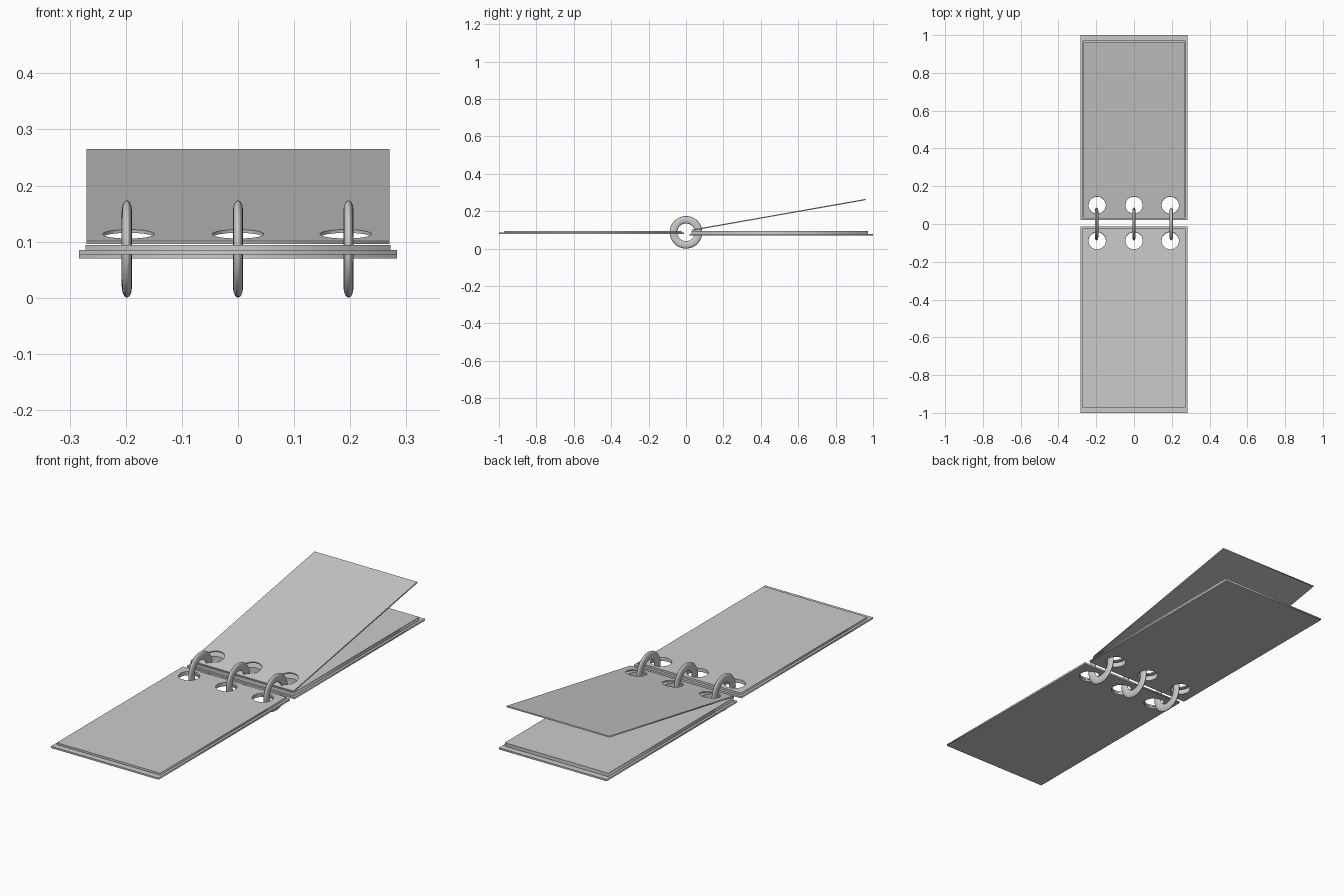
import bpy
import math

if "Cube" in bpy.data.objects:
    bpy.data.objects.remove(bpy.data.objects["Cube"])

HOLES_X = (-0.195, 0.0, 0.192)


def plate(name, half_w, y0, y1, z0, thick, hole_y, pivot=None, tilt=0.0):
    """Thin rectangular sheet punched with three round holes."""
    oy, oz = pivot if pivot else (0.0, 0.0)
    cu = bpy.data.curves.new(name, 'CURVE')
    cu.dimensions = '2D'
    cu.fill_mode = 'BOTH'
    cu.extrude = thick / 2
    loops = [[(-half_w, y0), (half_w, y0), (half_w, y1), (-half_w, y1)]]
    for hx in HOLES_X:
        loops.append([(hx + 0.046 * math.cos(a), hole_y + 0.046 * math.sin(a))
                      for a in (2 * math.pi * i / 32 for i in range(32))])
    for pts in loops:
        sp = cu.splines.new('POLY')
        sp.points.add(len(pts) - 1)
        for p, (x, y) in zip(sp.points, pts):
            p.co = (x, y - oy, 0, 1)
        sp.use_cyclic_u = True
    ob = bpy.data.objects.new(name, cu)
    bpy.context.collection.objects.link(ob)
    ob.location = (0, oy, z0 + thick / 2)
    ob.rotation_euler.x = tilt
    bpy.ops.object.select_all(action='DESELECT')
    ob.select_set(True)
    bpy.context.view_layer.objects.active = ob
    bpy.ops.object.convert(target='MESH')
    return bpy.context.object


# Covers
plate("front_cover", 0.283, -1.0, -0.012, 0.077, 0.008, -0.09)
plate("back_cover", 0.283, 0.02, 1.0, 0.070, 0.008, 0.098)

# Page stacks lying on the covers
plate("front_pages", 0.272, -0.972, -0.025, 0.085, 0.0095, -0.088)
plate("back_pages", 0.272, 0.03, 0.972, 0.078, 0.0165, 0.098)

# Lifted page, hinged at the rings
plate("lifted_page", 0.27, 0.031, 0.975, 0.0955, 0.006, 0.101,
      pivot=(0.031, 0.0955), tilt=math.radians(10))

# Binding rings, flattened sideways
for i, x in enumerate((-0.198, 0.0, 0.197)):
    bpy.ops.mesh.primitive_torus_add(
        major_radius=0.067, minor_radius=0.02, major_segments=40,
        minor_segments=12, location=(x, 0, 0.087),
        rotation=(0, math.pi / 2, 0))
    ring = bpy.context.object
    ring.name = f"binding_ring_{i + 1}"
    ring.scale.z = 0.46
    bpy.ops.object.shade_smooth_by_angle(angle=math.radians(40))
